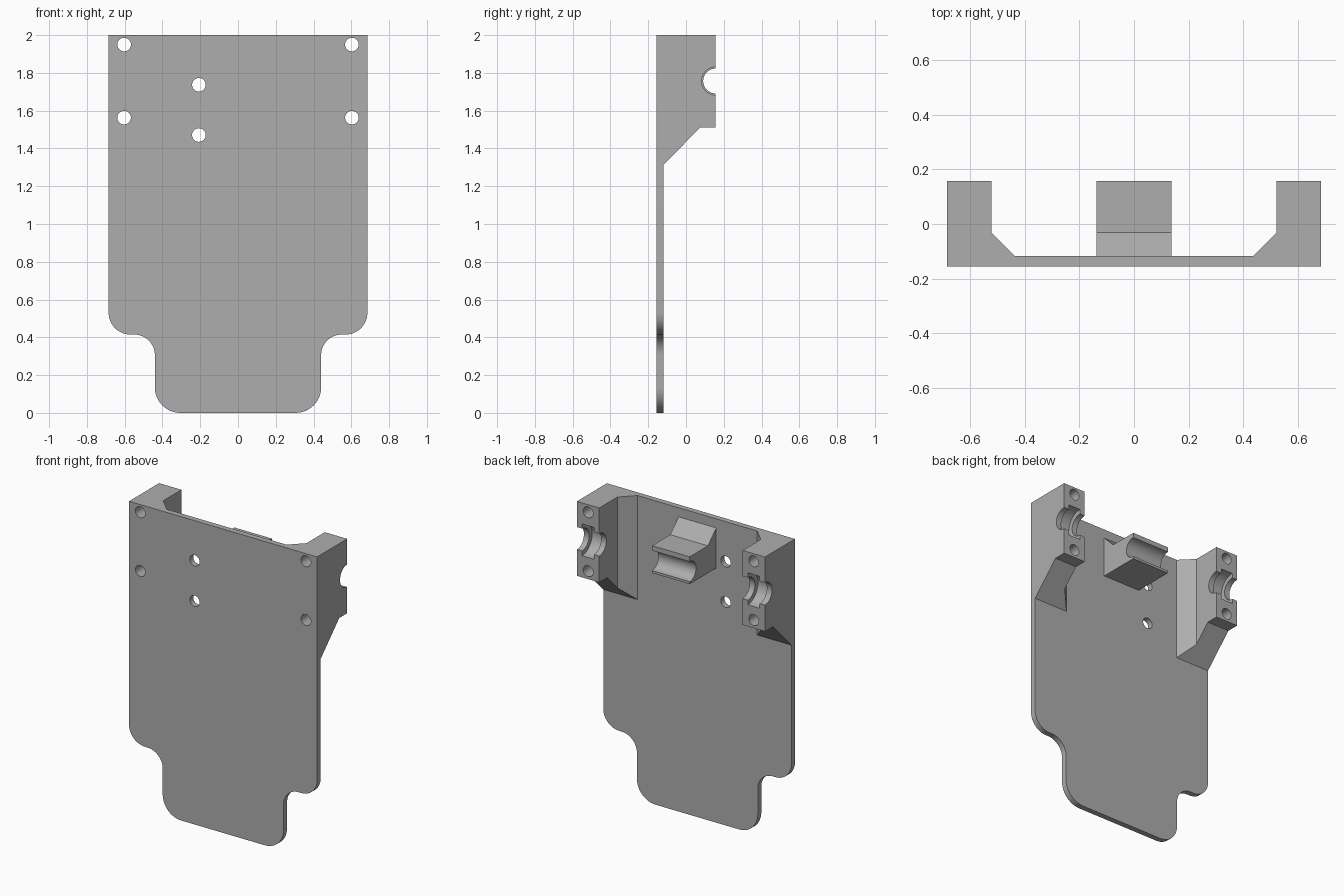
import bpy, bmesh, math

if "Cube" in bpy.data.objects:
    bpy.data.objects.remove(bpy.data.objects["Cube"])

grey = bpy.data.materials.new("grey_plastic")
grey.diffuse_color = (0.42, 0.42, 0.42, 1)
grey.use_nodes = True
grey.node_tree.nodes["Principled BSDF"].inputs["Base Color"].default_value = grey.diffuse_color


def prism(name, pts, axis, a, b):
    """Extrude a 2D outline along an axis from a to b."""
    place = {'x': lambda u, v, w: (w, u, v),
             'y': lambda u, v, w: (u, w, v),
             'z': lambda u, v, w: (u, v, w)}[axis]
    bm = bmesh.new()
    low = [bm.verts.new(place(u, v, a)) for u, v in pts]
    top = [bm.verts.new(place(u, v, b)) for u, v in pts]
    bm.faces.new(low)
    bm.faces.new(top)
    n = len(pts)
    for i in range(n):
        j = (i + 1) % n
        bm.faces.new((low[i], low[j], top[j], top[i]))
    bmesh.ops.recalc_face_normals(bm, faces=bm.faces)
    me = bpy.data.meshes.new(name)
    bm.to_mesh(me)
    bm.free()
    me.materials.append(grey)
    ob = bpy.data.objects.new(name, me)
    bpy.context.collection.objects.link(ob)
    return ob


def arc(cx, cy, r, a0, a1, n=12):
    return [(cx + r * math.cos(math.radians(a0 + (a1 - a0) * i / n)),
             cy + r * math.sin(math.radians(a0 + (a1 - a0) * i / n)))
            for i in range(n + 1)]


def circle(cx, cy, r, n=40):
    return arc(cx, cy, r, 0, 360, n)[:-1]


def combine(ob, other, operation):
    """Apply a boolean and discard the helper."""
    mod = ob.modifiers.new("cut", 'BOOLEAN')
    mod.operation = operation
    mod.solver = 'EXACT'
    mod.object = other
    bpy.context.view_layer.objects.active = ob
    bpy.ops.object.modifier_apply(modifier=mod.name)
    bpy.data.objects.remove(other)


FRONT, PLATE, BACK = -0.155, -0.118, 0.157
ROD_Z = 1.757

# plate with rounded, stepped lower end
half = (arc(0.305, 0.135, 0.135, -90, 0)
        + arc(0.55, 0.305, 0.11, 180, 90)
        + arc(0.57, 0.53, 0.115, -90, 0)
        + [(0.685, 2.0)])
outline = half + [(-x, z) for x, z in reversed(half)]
bracket = prism("carriage_bracket", outline, 'y', FRONT, PLATE)

# side lugs: chamfered plan trimmed by the stepped side profile
for s in (-1, 1):
    plan = [(0.685, -0.14), (0.685, BACK), (0.522, BACK),
            (0.522, -0.032), (0.436, PLATE), (0.436, -0.14)]
    lug = prism("lug", [(s * x, y) for x, y in plan], 'z', 1.2, 2.0)
    side = [(-0.3, 2.2), (-0.3, 1.315), (PLATE, 1.315), (0.075, 1.51),
            (0.3, 1.51), (0.3, 2.2)]
    combine(lug, prism("side_profile", side, 'x', -1, 1), 'INTERSECT')
    combine(bracket, lug, 'UNION')

# centre block with sloped top
block = [(-0.14, 1.94), (PLATE, 1.94), (-0.032, 1.855), (BACK, 1.855),
         (BACK, 1.675), (-0.14, 1.675)]
combine(bracket, prism("centre_block", block, 'x', -0.137, 0.137), 'UNION')

# rod grooves through the block and lugs, wide bearing pocket inside each lug
combine(bracket, prism("block_groove", circle(BACK, ROD_Z, 0.066), 'x', -0.3, 0.3), 'DIFFERENCE')
for s in (-1, 1):
    for r, a, b in ((0.074, 0.4, 0.8), (0.105, 0.56, 0.647)):
        cutter = prism("lug_groove", circle(BACK, ROD_Z, r), 'x', s * a, s * b)
        combine(bracket, cutter, 'DIFFERENCE')

# screw holes
holes = [(s * 0.603, z) for s in (-1, 1) for z in (1.95, 1.563)]
holes += [(-0.207, 1.737), (-0.207, 1.471)]
for x, z in holes:
    combine(bracket, prism("hole", circle(x, z, 0.036, 32), 'y', -0.5, 0.5), 'DIFFERENCE')

# smooth curved walls, sharp edges
bpy.ops.object.select_all(action='DESELECT')
bracket.select_set(True)
bpy.context.view_layer.objects.active = bracket
bpy.ops.object.shade_smooth_by_angle(angle=math.radians(30))
